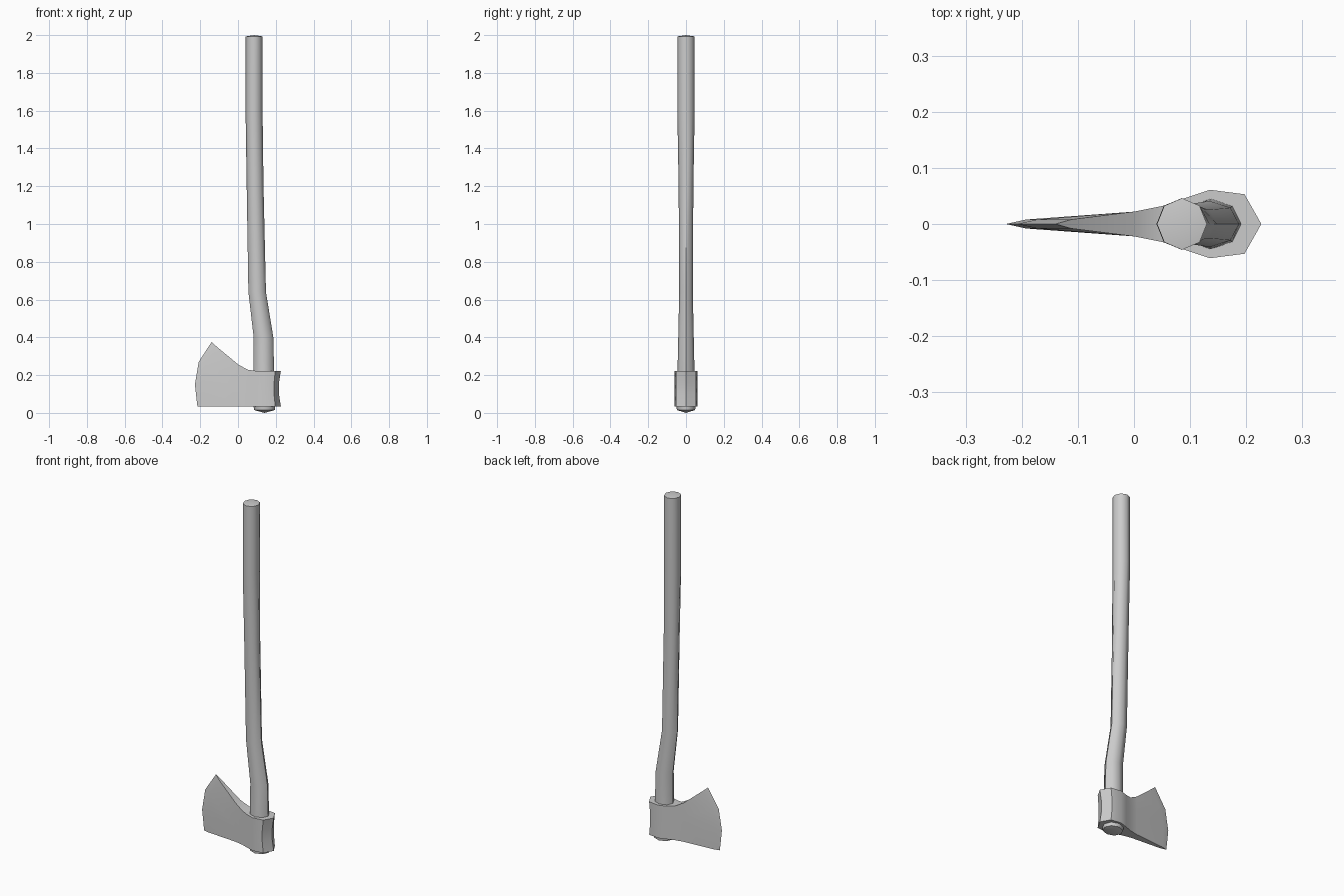
import bpy, bmesh, math

cube = bpy.data.objects.get("Cube")
if cube:
    bpy.data.objects.remove(cube, do_unlink=True)

GREY = (0.6, 0.6, 0.6, 1)
grey = bpy.data.materials.new("plain grey")
grey.use_nodes = True
grey.diffuse_color = GREY
grey.node_tree.nodes["Principled BSDF"].inputs["Base Color"].default_value = GREY


def loft(name, rings, tips=None, smooth_angle=50):
    """Bridge equal-sized closed rings; optional tip points close the ends."""
    bm = bmesh.new()
    loops = [[bm.verts.new(p) for p in ring] for ring in rings]
    n = len(loops[0])
    for a, b in zip(loops, loops[1:]):
        for i in range(n):
            j = (i + 1) % n
            bm.faces.new((a[i], a[j], b[j], b[i]))
    if tips:
        for loop, tip in zip((loops[0], loops[-1]), tips):
            centre = bm.verts.new(tip)
            for i in range(n):
                bm.faces.new((loop[i], loop[(i + 1) % n], centre))
    bmesh.ops.remove_doubles(bm, verts=bm.verts, dist=0.0005)
    bmesh.ops.recalc_face_normals(bm, faces=bm.faces)
    mesh = bpy.data.meshes.new(name)
    bm.to_mesh(mesh)
    bm.free()
    mesh.materials.append(grey)
    obj = bpy.data.objects.new(name, mesh)
    bpy.context.collection.objects.link(obj)
    bpy.ops.object.select_all(action="DESELECT")
    obj.select_set(True)
    bpy.context.view_layer.objects.active = obj
    bpy.ops.object.shade_smooth_by_angle(angle=math.radians(smooth_angle))
    return obj


# Curved eight-sided handle: height, left x, right x, half depth
SECTIONS = [
    (0.015, 0.085, 0.195, 0.048),
    (0.04, 0.082, 0.198, 0.052),
    (0.22, 0.083, 0.191, 0.045),
    (0.4, 0.083, 0.187, 0.041),
    (0.64, 0.055, 0.148, 0.036),
    (1.2, 0.046, 0.135, 0.039),
    (1.6, 0.04, 0.13, 0.046),
    (1.993, 0.041, 0.13, 0.046),
]


def octagon(z, x0, x1, ry):
    cx, rx = (x0 + x1) / 2, (x1 - x0) / 2
    angles = [i * math.tau / 8 for i in range(8)]
    return [(cx + rx * math.cos(a), ry * math.sin(a), z) for a in angles]


loft("handle", [octagon(*s) for s in SECTIONS],
     tips=((0.14, 0, 0), (0.086, 0, 2)))


# Axe head: columns running from the cutting edge to the poll
def column(points, half):
    return ([(x, half, z) for x, z in points]
            + [(x, -half, z) for x, z in reversed(points)])


def straight(x, top, half, pinch=0):
    bottom = 0.034
    points = [(x - (pinch if 0 < i < 3 else 0), bottom + (top - bottom) * i / 3)
              for i in range(4)]
    return column(points, half)


EDGE = [(-0.215, 0.034), (-0.228, 0.15), (-0.208, 0.27), (-0.14, 0.375)]
BEVEL = [(-0.183, 0.034), (-0.192, 0.15), (-0.172, 0.258), (-0.112, 0.35)]
loft("axe_head", [
    column(EDGE, 0),
    column(BEVEL, 0.008),
    straight(0, 0.257, 0.022),
    straight(0.05, 0.229, 0.032),
    straight(0.09, 0.223, 0.046),
    straight(0.135, 0.223, 0.061),
    straight(0.197, 0.223, 0.053, 0.006),
    straight(0.227, 0.223, 0, 0.01),
])
